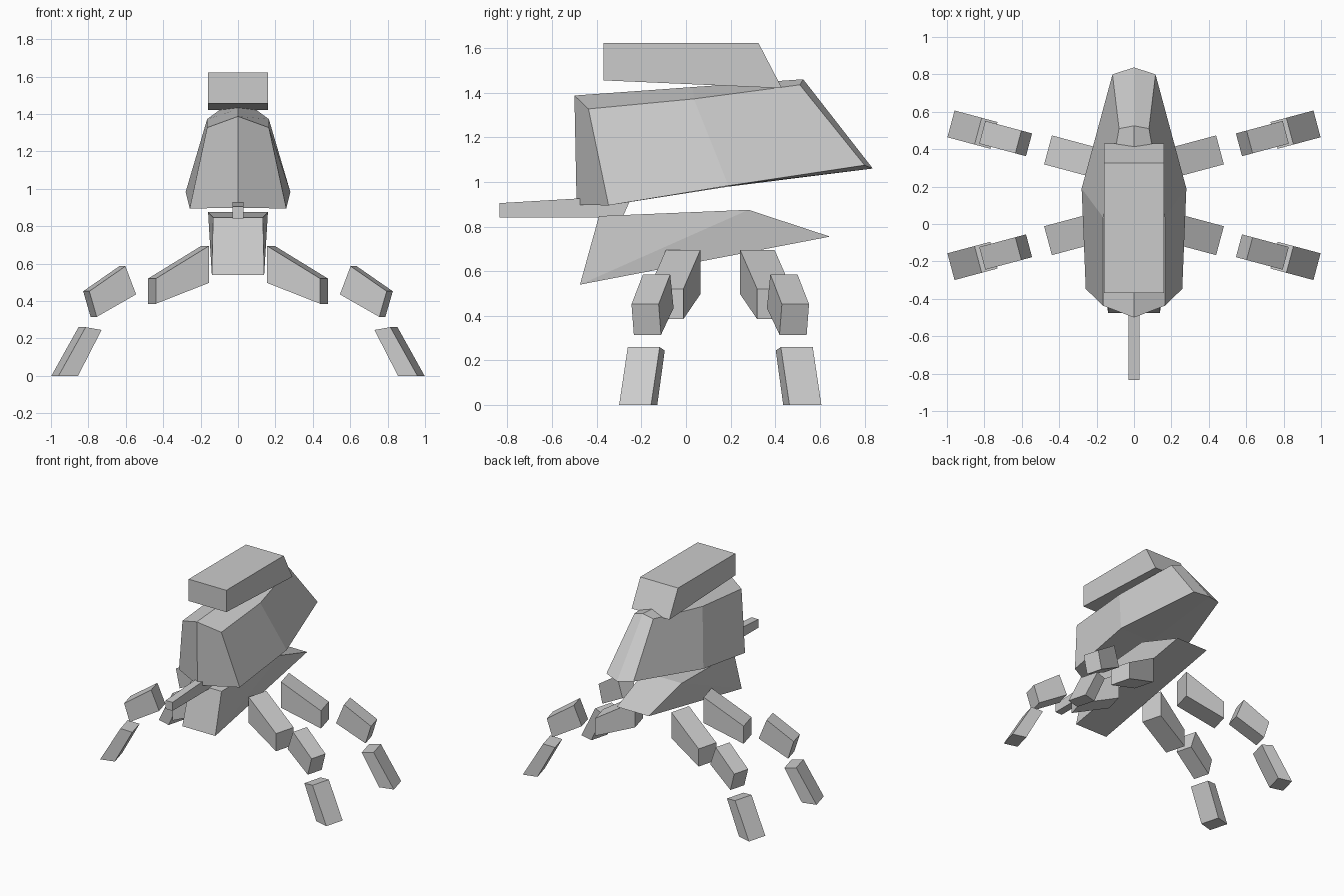
import bpy, bmesh
from math import radians
from mathutils import Matrix

if "Cube" in bpy.data.objects:
    bpy.data.objects.remove(bpy.data.objects["Cube"])


def finish(name, bm):
    bmesh.ops.recalc_face_normals(bm, faces=bm.faces)
    mesh = bpy.data.meshes.new(name)
    bm.to_mesh(mesh)
    bm.free()
    obj = bpy.data.objects.new(name, mesh)
    bpy.context.collection.objects.link(obj)
    return obj


def prism(name, profile, width, matrix=None):
    """Extrude a (y, z) profile symmetrically along x, then place it."""
    bm = bmesh.new()
    rings = [[bm.verts.new((s * width / 2, y, z)) for y, z in profile] for s in (-1, 1)]
    n = len(profile)
    for ring in rings:
        bm.faces.new(ring)
    for i in range(n):
        j = (i + 1) % n
        bm.faces.new((rings[0][i], rings[0][j], rings[1][j], rings[1][i]))
    if matrix:
        bm.transform(matrix)
    return finish(name, bm)


# Upper body: three half sections (ridge, shoulder, lower edge, keel), mirrored and lofted
sections = [
    [(0, -.50, 1.387), (.165, -.437, 1.327), (.258, -.347, .895), (0, -.49, .897)],
    [(0, .03, 1.425), (.165, .035, 1.372), (.28, .19, .983), (0, .19, .979)],
    [(0, .525, 1.46), (.08, .51, 1.435), (.115, .80, 1.075), (0, .837, 1.06)],
]
bm = bmesh.new()
rings = []
for a, b, c, d in sections:
    loop = [a, b, c, d, (-c[0], c[1], c[2]), (-b[0], b[1], b[2])]
    rings.append([bm.verts.new(p) for p in loop])
for r0, r1 in zip(rings, rings[1:]):
    for i in range(6):
        j = (i + 1) % 6
        bm.faces.new((r0[i], r0[j], r1[j], r1[i]))
for r in (rings[0], rings[2]):
    bm.faces.new(r[:4])
    bm.faces.new((r[0], r[3], r[4], r[5]))
finish("upper_body", bm)

# Lower hull: wedge whose sides fold along a diagonal
bm = bmesh.new()
points = [(.133, -.39, .847), (.14, -.475, .54), (.16, .28, .875), (.135, .645, .755)]
R, L = [[bm.verts.new((s * x, y, z)) for x, y, z in points] for s in (1, -1)]
for side in (R, L):
    bm.faces.new(side[:3])
    bm.faces.new(side[1:])
for i, j in ((0, 1), (1, 3), (3, 2), (2, 0)):
    bm.faces.new((R[i], R[j], L[j], L[i]))
finish("lower_hull", bm)

# Roof pod and front gun
prism("roof_pod", [(-.37, 1.455), (.43, 1.42), (.325, 1.622), (-.37, 1.622)], .32)
prism("front_gun", [(-.835, .84), (-.285, .84), (-.24, .94), (-.835, .905)], .058)

# Legs: three separate segments each, splayed 15 degrees from sideways
segments = {
    "upper_leg": ([(.181, .497), (.181, .695), (.476, .52), (.476, .385)], .16),
    "middle_leg": ([(.581, .435), (.64, .586), (.84, .452), (.799, .315)], .126),
    "lower_leg": ([(.775, .245), (.863, .26), (1.013, 0), (.905, 0)], .148),
}
for end, y0, splay in (("front", .034, -15), ("back", .273, 15)):
    for side, s in (("right", 1), ("left", -1)):
        # profile runs along +y, so turn it out to +x or -x with the splay
        turn = radians(-90 + splay) if s == 1 else radians(90 - splay)
        place = Matrix.Translation((0, y0, 0)) @ Matrix.Rotation(turn, 4, 'Z')
        for part, (profile, width) in segments.items():
            prism(f"{end}_{side}_{part}", profile, width, place)
